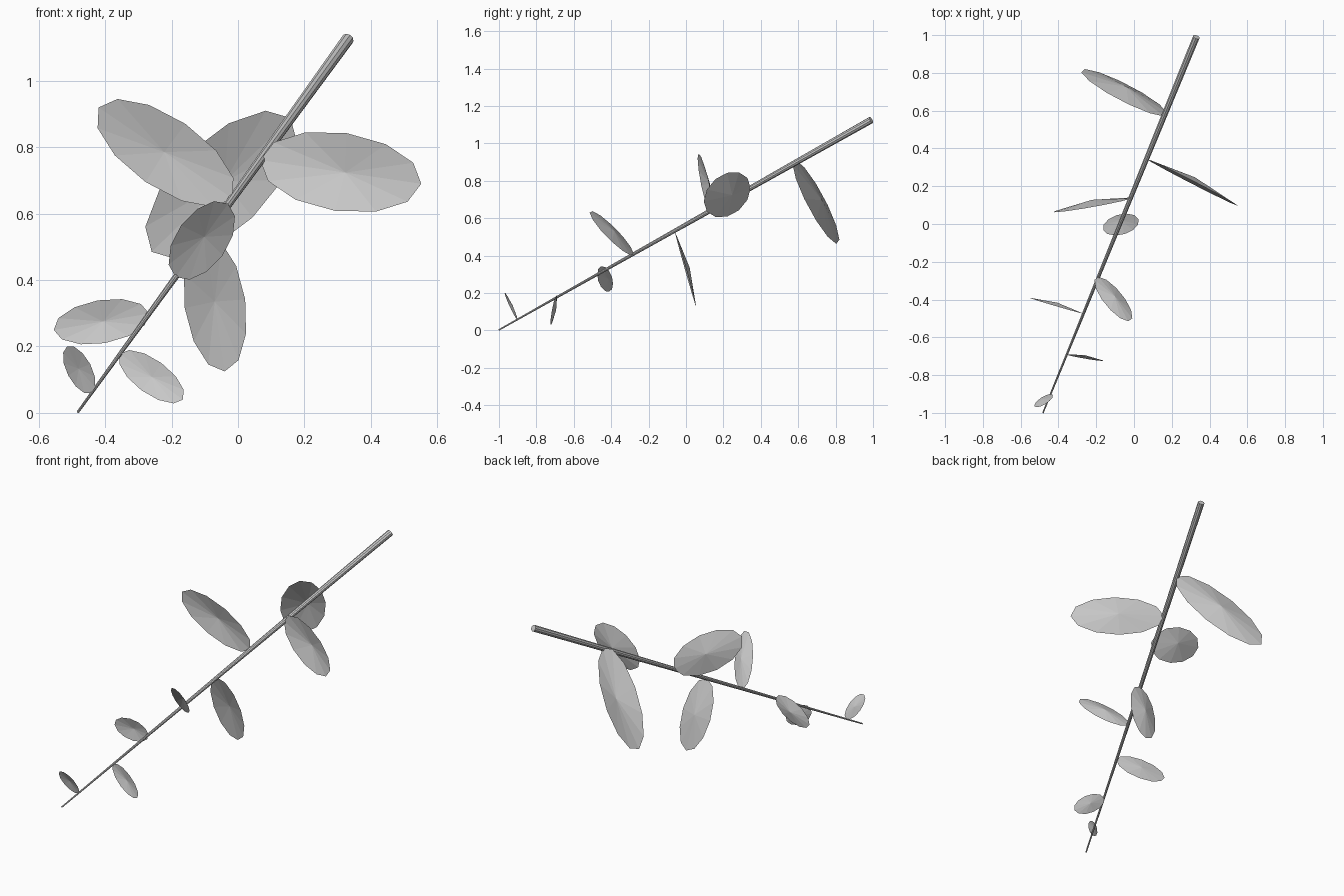
import bpy, bmesh, math
from mathutils import Vector

if "Cube" in bpy.data.objects:
    bpy.data.objects.remove(bpy.data.objects["Cube"])

grey = bpy.data.materials.new("plain grey")
grey.use_nodes = True
grey.diffuse_color = (0.6, 0.6, 0.6, 1)
grey.node_tree.nodes["Principled BSDF"].inputs["Base Color"].default_value = (0.6, 0.6, 0.6, 1)

TIP = Vector((-0.482, -1.0, 0.003))
TOP = Vector((0.33, 0.99, 1.125))


def add_object(name, bm):
    mesh = bpy.data.meshes.new(name)
    bm.to_mesh(mesh)
    bm.free()
    mesh.materials.append(grey)
    obj = bpy.data.objects.new(name, mesh)
    bpy.context.collection.objects.link(obj)
    return obj


def add_leaf(name, t, tip, sides=12):
    """Shallow twelve-sided cup from the stem out to its tip."""
    base = TIP.lerp(TOP, t)
    along = (Vector(tip) - base) / 2
    normal = Vector((0, 1, 0))
    normal = (normal - normal.project(along)).normalized()
    across = normal.cross(along) * 0.43
    middle = base + along
    bm = bmesh.new()
    rim = []
    for i in range(sides):
        a = math.tau * i / sides
        rim.append(bm.verts.new(middle + along * math.cos(a) + across * math.sin(a)))
    hub = bm.verts.new(middle + normal * along.length * 0.11)
    for i in range(sides):
        bm.faces.new((rim[i], rim[(i + 1) % sides], hub))
    add_object(name, bm)


# Tapered stem
bm = bmesh.new()
axis = TOP - TIP
bmesh.ops.create_cone(bm, cap_ends=True, segments=10, radius1=0.004,
                      radius2=0.019, depth=axis.length)
turn = axis.to_track_quat("Z", "Y").to_matrix().to_4x4()
turn.translation = (TIP + TOP) / 2
bmesh.ops.transform(bm, matrix=turn, verts=bm.verts)
add_object("stem", bm)

# Leaves: position along the stem, tip point
leaves = [
    (0.789, (-0.26, 0.82, 0.485)),
    (0.676, (0.552, 0.095, 0.69)),
    (0.573, (-0.42, 0.062, 0.92)),
    (0.472, (-0.04, 0.055, 0.125)),
    (0.362, (-0.03, -0.515, 0.63)),
    (0.264, (-0.555, -0.39, 0.25)),
    (0.156, (-0.166, -0.725, 0.04)),
    (0.05, (-0.515, -0.97, 0.2)),
]
for number, (t, tip) in enumerate(leaves, 1):
    add_leaf(f"leaf_{number}", t, tip)
